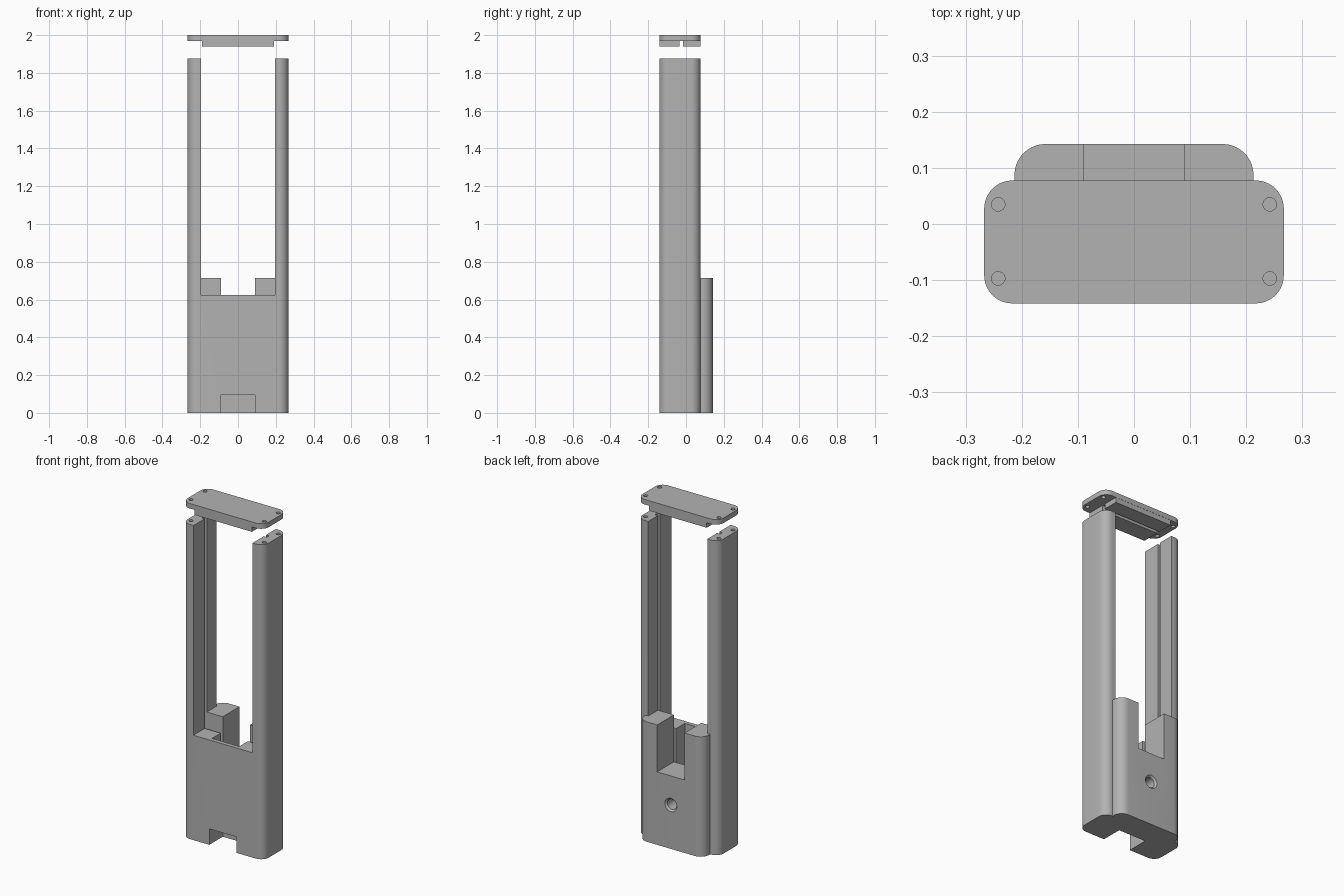
import bpy, bmesh, math
from mathutils import Matrix

if "Cube" in bpy.data.objects:
    bpy.data.objects.remove(bpy.data.objects["Cube"])

grey = bpy.data.materials.new("plain grey")
grey.diffuse_color = (0.45, 0.45, 0.45, 1)
grey.use_nodes = True
grey.node_tree.nodes["Principled BSDF"].inputs["Base Color"].default_value = grey.diffuse_color


def finish(name, bm):
    bmesh.ops.recalc_face_normals(bm, faces=bm.faces)
    mesh = bpy.data.meshes.new(name)
    bm.to_mesh(mesh)
    bm.free()
    mesh.materials.append(grey)
    ob = bpy.data.objects.new(name, mesh)
    bpy.context.collection.objects.link(ob)
    return ob


def prism(name, x, y0, y1, z0, z1, r_front=0, r_back=0, seg=10):
    """Upright block, symmetric in x, with rounded front and back corners."""
    pts = []
    corners = [(x, y1, r_back, 0), (-x, y1, r_back, 90),
               (-x, y0, r_front, 180), (x, y0, r_front, 270)]
    for cx, cy, r, start in corners:
        if r == 0:
            pts.append((cx, cy))
            continue
        ox = cx - math.copysign(r, cx)
        oy = cy - r if cy == y1 else cy + r
        for i in range(seg + 1):
            a = math.radians(start + 90 * i / seg)
            pts.append((ox + r * math.cos(a), oy + r * math.sin(a)))
    bm = bmesh.new()
    face = bm.faces.new([bm.verts.new((px, py, z0)) for px, py in pts])
    top = bmesh.ops.extrude_face_region(bm, geom=[face])
    verts = [v for v in top["geom"] if isinstance(v, bmesh.types.BMVert)]
    bmesh.ops.translate(bm, verts=verts, vec=(0, 0, z1 - z0))
    return finish(name, bm)


def cone(name, loc, r1, r2, depth, along_y=False):
    """Round cutter, upright or lying along y (r2 is then the rear end)."""
    bm = bmesh.new()
    m = Matrix.Translation(loc)
    if along_y:
        m = m @ Matrix.Rotation(math.radians(-90), 4, "X")
    bmesh.ops.create_cone(bm, cap_ends=True, segments=24, radius1=r1,
                          radius2=r2, depth=depth, matrix=m)
    return finish(name, bm)


def combine(ob, other, op):
    """Apply a boolean and remove the helper."""
    mod = ob.modifiers.new("bool", "BOOLEAN")
    mod.operation, mod.solver, mod.object = op, "EXACT", other
    bpy.context.view_layer.objects.active = ob
    bpy.ops.object.modifier_apply(modifier=mod.name)
    bpy.data.objects.remove(other)


FRONT, BACK, REAR = -0.1415, 0.0775, 0.1425
SLOT0, SLOT1 = -0.035, -0.015
SCREWS = [(sx * 0.242, y) for sx in (-1, 1) for y in (-0.097, 0.035)]

# Body: rounded column with a tall window leaving two posts
body = prism("body", 0.267, FRONT, BACK, 0, 1.875, 0.05, 0.05)
combine(body, prism("window", 0.195, -0.3, 0.3, 0.625, 2.1), "DIFFERENCE")

# Rear housing rising slightly above the window sill
combine(body, prism("rear_housing", 0.213, SLOT1, REAR, 0, 0.715, 0, 0.055), "UNION")

# Rear notch, panel slot, inner cavity and front foot opening
for args in [("notch", 0.09, -0.03, 0.3, 0.435, 0.9),
             ("panel_slot", 0.215, SLOT0, SLOT1, 0.095, 2.1),
             ("cavity", 0.09, -0.117, SLOT1, 0.05, 0.9),
             ("foot_opening", 0.09, -0.3, SLOT1, -0.1, 0.095)]:
    combine(body, prism(*args), "DIFFERENCE")

# Countersunk hole in the rear face
combine(body, cone("bore", (0, 0.08, 0.262), 0.03, 0.03, 0.26, True), "DIFFERENCE")
combine(body, cone("countersink", (0, REAR - 0.004, 0.262), 0.028, 0.044, 0.016, True),
        "DIFFERENCE")

# Lid: rounded plate with two locating tabs either side of the slot
lid = prism("lid", 0.267, FRONT, BACK, 1.97, 2.0, 0.05, 0.05)
for y0, y1 in [(FRONT + 0.001, SLOT0), (SLOT1, BACK - 0.001)]:
    combine(lid, prism("tab", 0.19, y0, y1, 1.94, 1.98), "UNION")

# Screw holes through the lid and into the post tops
for x, y in SCREWS:
    combine(lid, cone("lid_hole", (x, y, 1.985), 0.012, 0.012, 0.2), "DIFFERENCE")
    combine(body, cone("post_hole", (x, y, 1.875), 0.012, 0.012, 0.2), "DIFFERENCE")

# Smooth rounded corners, sharp edges elsewhere
for ob in (body, lid):
    bpy.ops.object.select_all(action="DESELECT")
    ob.select_set(True)
    bpy.context.view_layer.objects.active = ob
    bpy.ops.object.shade_smooth_by_angle(angle=math.radians(30))
